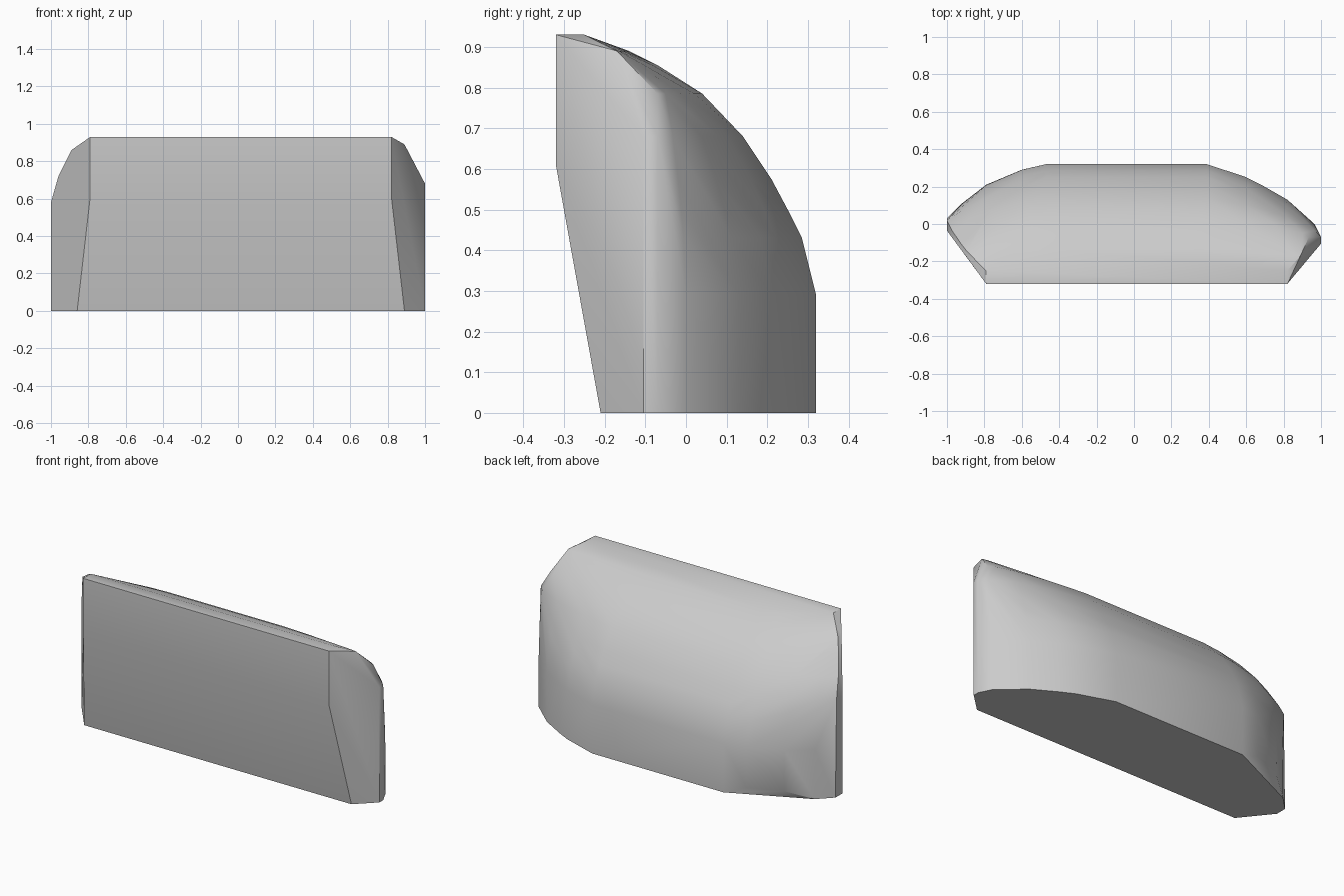
import bpy
import bmesh
import math

cube = bpy.data.objects.get("Cube")
if cube:
    bpy.data.objects.remove(cube, do_unlink=True)


def lerp_table(table, z):
    """Interpolate rows of (z, a, b, ...) at height z."""
    for low, high in zip(table, table[1:]):
        if z <= high[0]:
            t = (z - low[0]) / (high[0] - low[0])
            return [a + (b - a) * t for a, b in zip(low[1:], high[1:])]
    return list(table[-1][1:])


TOP, BACK = 0.93, 0.32

# Back curve: height, rearmost y
back_curve = [(0, 0.32), (0.29, 0.32), (0.43, 0.285), (0.5, 0.25), (0.575, 0.21),
              (0.68, 0.14), (0.785, 0.04), (0.855, -0.07), (0.89, -0.14), (TOP, -0.25)]

# Rounded ends: height, x, y where each end meets the back curve
left_end = [(0, 1, -0.07), (0.68, 1, -0.07), (0.785, 0.935, -0.07),
            (0.89, 0.89, -0.17), (TOP, 0.82, -0.25)]
right_end = [(0, -1, 0.03), (0.58, -1, 0.02), (0.72, -0.96, -0.06),
             (0.86, -0.89, -0.15), (TOP, -0.79, -0.25)]

# Plan outlines of the two back corners, end to middle
left_plan = [(1, -0.07), (0.965, 0.0), (0.82, 0.13), (0.68, 0.21), (0.6, 0.25), (0.39, 0.32)]
right_plan = [(-1, 0.03), (-0.92, 0.11), (-0.79, 0.21), (-0.6, 0.29), (-0.47, 0.32)]

points = []
for z, back in back_curve:
    for end, plan in ((left_end, left_plan), (right_end, right_plan)):
        end_x, end_y = lerp_table(end, z)
        base_x, base_y = plan[0]
        for x, y in plan:
            # The lower right corner is undercut at the floor
            if z == 0 and x in (-0.79, -0.6):
                points.append((x, y, 0.05))
                continue
            share = (y - base_y) / (BACK - base_y)
            points.append((x * end_x / base_x, end_y + share * (back - end_y), z))

# Front face with its lower part leaning back
for z, x0, x1, y in ((0, -0.86, 0.89, -0.21), (0.61, -0.79, 0.82, -0.32),
                     (TOP, -0.79, 0.82, -0.32)):
    points += [(x0, y, z), (x1, y, z)]

# Bevelled front corners
points += [(1, -0.105, 0), (1, -0.105, 0.68), (0.85, -0.28, 0.89),
           (-1, -0.035, 0), (-1, -0.035, 0.58), (-0.96, -0.09, 0.72), (-0.89, -0.184, 0.86)]

bm = bmesh.new()
for p in points:
    bm.verts.new(p)
bmesh.ops.remove_doubles(bm, verts=bm.verts, dist=0.002)
hull = bmesh.ops.convex_hull(bm, input=bm.verts)
spare = {v for v in hull["geom_interior"] + hull["geom_unused"]
         if isinstance(v, bmesh.types.BMVert)}
bmesh.ops.delete(bm, geom=list(spare), context='VERTS')
bmesh.ops.dissolve_limit(bm, angle_limit=math.radians(0.5), verts=bm.verts, edges=bm.edges)
bmesh.ops.recalc_face_normals(bm, faces=bm.faces)

mesh = bpy.data.meshes.new("rounded_block")
bm.to_mesh(mesh)
bm.free()
block = bpy.data.objects.new("rounded_block", mesh)
bpy.context.collection.objects.link(block)

# Plain grey surface
grey = bpy.data.materials.new("light_grey")
grey.use_nodes = True
colour = (0.6, 0.6, 0.6, 1)
grey.diffuse_color = colour
grey.node_tree.nodes["Principled BSDF"].inputs["Base Color"].default_value = colour
mesh.materials.append(grey)

# Smooth shading with crisp front and floor edges
bpy.ops.object.select_all(action='DESELECT')
block.select_set(True)
bpy.context.view_layer.objects.active = block
bpy.ops.object.shade_smooth_by_angle(angle=math.radians(32))
